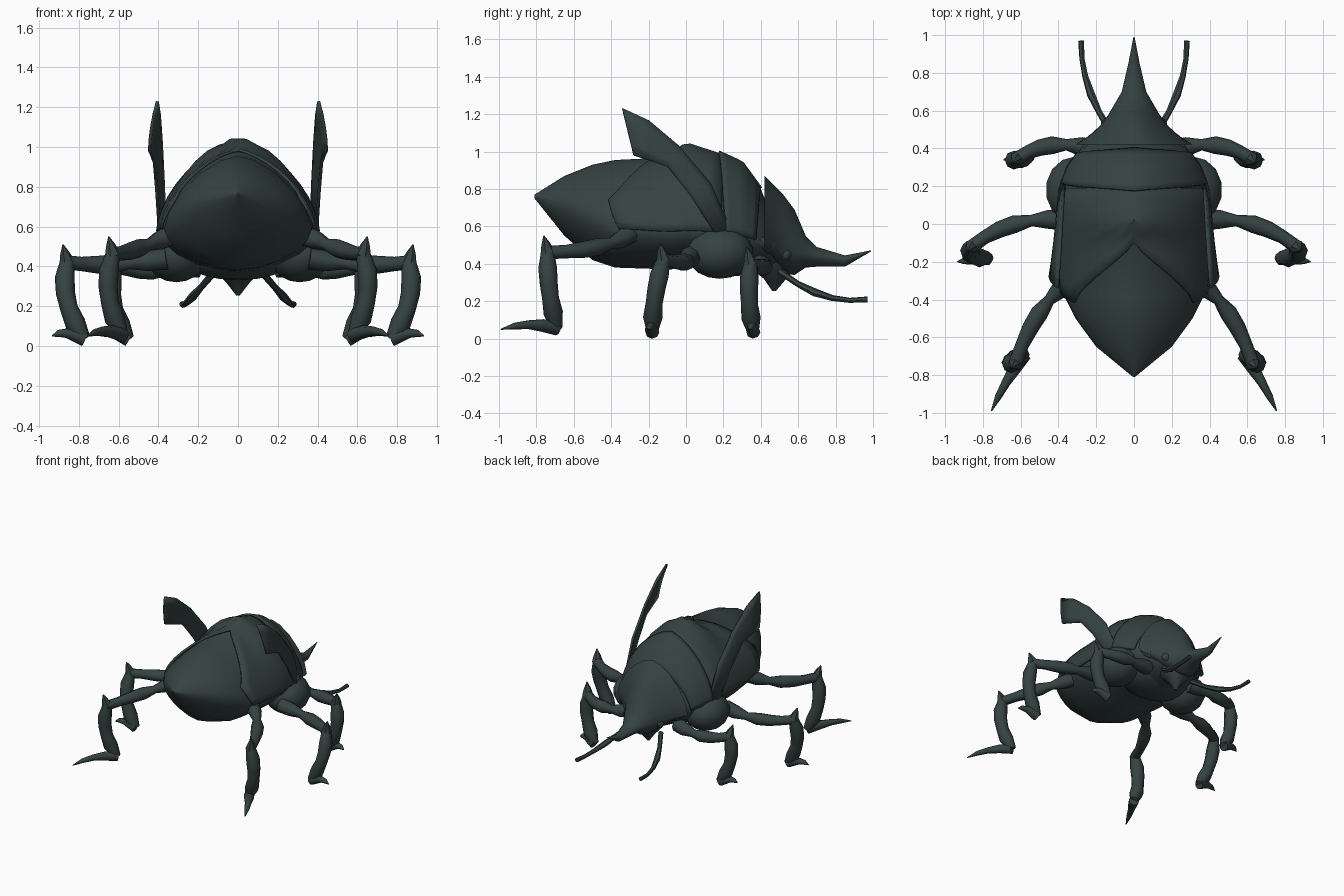
import bpy, bmesh
from math import sin, cos, pi, radians
from mathutils import Vector

if "Cube" in bpy.data.objects:
    bpy.data.objects.remove(bpy.data.objects["Cube"])

shell_mat = bpy.data.materials.new("dark slate green")
shell_mat.use_nodes = True
COLOUR = (0.036, 0.056, 0.055, 1)
shell_mat.diffuse_color = COLOUR
shell_mat.node_tree.nodes["Principled BSDF"].inputs["Base Color"].default_value = COLOUR


def finish(name, bm, mirror=False, thickness=0, angle=38):
    """Turn a bmesh into a shaded object."""
    bmesh.ops.recalc_face_normals(bm, faces=bm.faces)
    mesh = bpy.data.meshes.new(name)
    bm.to_mesh(mesh)
    bm.free()
    mesh.materials.append(shell_mat)
    ob = bpy.data.objects.new(name, mesh)
    bpy.context.collection.objects.link(ob)
    bpy.ops.object.select_all(action='DESELECT')
    ob.select_set(True)
    bpy.context.view_layer.objects.active = ob
    bpy.ops.object.shade_smooth_by_angle(angle=radians(angle))
    if thickness:
        solid = ob.modifiers.new("thickness", 'SOLIDIFY')
        solid.thickness = thickness
        solid.offset = 0
    if mirror:
        ob.modifiers.new("mirror", 'MIRROR')


def skin(rows, closed):
    """Bridge rows of points with quads; closed rows are also capped."""
    bm = bmesh.new()
    grid = [[bm.verts.new(p) for p in row] for row in rows]
    count = len(grid[0])
    for a, b in zip(grid, grid[1:]):
        for i in range(count if closed else count - 1):
            j = (i + 1) % count
            bm.faces.new((a[i], a[j], b[j], b[i]))
    if closed:
        bm.faces.new(grid[0])
        bm.faces.new(grid[-1])
    return bm


def signed_power(value, exponent):
    return (1 if value >= 0 else -1) * abs(value) ** exponent


def hull_point(section, angle, scale=1):
    """Point on a body section; the angle is measured from the top ridge."""
    y, top, width, rim, bottom = section
    c = cos(angle)
    exponent, height = (1.26, top - rim) if c >= 0 else (1.15, rim - bottom)
    return Vector((scale * width * signed_power(sin(angle), exponent), y,
                   rim + scale * height * signed_power(c, exponent)))


def hull(name, sections, sides=20):
    rows = [[hull_point(s, 2 * pi * i / sides) for i in range(sides)] for s in sections]
    finish(name, skin(rows, True))


def limb(name, start, end, bow, radii, mirror=True, sides=8):
    """Bowed tube from start to end, with the radii evenly spaced along it."""
    start, end, bow = Vector(start), Vector(end), Vector(bow)
    steps = [i / (len(radii) - 1) for i in range(len(radii))]
    centres = [start.lerp(end, f) + bow * 4 * f * (1 - f) for f in steps]
    across = (end - start).orthogonal()
    rows = []
    for i, radius in enumerate(radii):
        along = (centres[min(i + 1, len(radii) - 1)] - centres[max(i - 1, 0)]).normalized()
        across = (across - along * across.dot(along)).normalized()
        up = along.cross(across)
        turns = [2 * pi * k / sides for k in range(sides)]
        rows.append([centres[i] + radius * (across * cos(t) + up * sin(t)) for t in turns])
    finish(name, skin(rows, True), mirror, angle=50)


def ball(name, centre, radii, mirror=False):
    bm = bmesh.new()
    bmesh.ops.create_uvsphere(bm, u_segments=14, v_segments=9, radius=1)
    bmesh.ops.scale(bm, vec=radii, verts=bm.verts)
    bmesh.ops.translate(bm, vec=centre, verts=bm.verts)
    finish(name, bm, mirror)


# Body sections: y, top, half width, rim height, bottom
BODY = [(-.81, .77, .005, .765, .75), (-.65, .87, .2, .72, .55), (-.5, .93, .31, .66, .42),
        (-.38, .955, .37, .59, .38), (-.08, .97, .395, .57, .37), (0, 1.03, .395, .58, .39),
        (.17, .98, .38, .57, .36), (.3, .93, .34, .55, .34), (.4, .8, .28, .52, .36),
        (.48, .6, .17, .48, .36)]
hull("body", BODY)


def body_at(y):
    for a, b in zip(BODY, BODY[1:]):
        if y <= b[0]:
            f = (y - a[0]) / (b[0] - a[0])
            return [p + (q - p) * f for p, q in zip(a, b)]


def plate(name, back, front, lift, rows=7, columns=20):
    """Shell over the body; back and front give y for a fraction of the way down the side."""
    grid = []
    for j in range(rows + 1):
        f = j / rows
        row = []
        for i in range(columns + 1):
            side = 2 * i / columns - 1
            y = back(abs(side)) * (1 - f) + front(abs(side)) * f
            row.append(hull_point(body_at(y), side * pi / 2, 1.015 + lift * (1 - f)))
        grid.append(row)
    finish(name, skin(grid, False), thickness=.016)


# Overlapping back plates, the rear one with a pointed trailing edge
plate("back_plate", lambda side: max(-.1 - .45 * side, -.56 + .2 * side), lambda side: .19, .02)
plate("collar_plate", lambda side: .175 + .04 * side, lambda side: .4 - .03 * side, .035)

# Head shield drawn out into the horn
hull("head_and_horn", [
    (.42, .87, .31, .52, .44), (.47, .82, .235, .5, .4), (.52, .77, .18, .48, .35),
    (.58, .69, .135, .46, .34), (.64, .55, .1, .45, .38), (.7, .49, .065, .44, .385),
    (.85, .445, .03, .42, .385), (.99, .472, .003, .47, .467)])
limb("jaw", (0, .46, .45), (0, .47, .255), (0, .01, 0), (.14, .12, .06, .01), mirror=False)
ball("eye", (.135, .53, .45), (.04, .035, .035), True)
limb("cheek_spike", (.2, .44, .5), (.33, .28, .55), (0, .01, 0), (.05, .03, .003))
limb("antenna", (.13, .5, .36), (.28, .97, .21), (.04, 0, -.055),
     (.018, .016, .022, .016, .014, .016), sides=6)

# Chest bulges carrying the front pairs of legs
ball("shoulder", (.31, .18, .46), (.16, .18, .14), True)
ball("chest", (0, .22, .44), (.28, .2, .11))

# Raised wing cases: y and z along both edges, from tip to root
UPPER = [(-.34, 1.23), (-.2, 1.165), (-.04, 1.03), (.13, .83), (.24, .58)]
LOWER = [(-.28, .98), (-.2, .955), (-.1, .92), (.02, .77), (.15, .57)]
wing = []
for i, (high, low) in enumerate(zip(UPPER, LOWER)):
    rise = 1 - i / (len(UPPER) - 1)
    high = Vector((.365 + .04 * rise, *high))
    low = Vector((.395 + .05 * rise, *low))
    wing.append([high.lerp(low, f / 4) + Vector((.002 * f * (4 - f), 0, 0)) for f in range(5)])
finish("wing_case", skin(wing, False), True, .016)

# Legs: hip, knee, ankle and claw tip, all sharing one build
LEGS = {
    "front": ((.2, .39, .4), (.62, .345, .4), (.55, .36, .035), (.69, .34, .05)),
    "middle": ((.36, .02, .44), (.86, -.12, .42), (.77, -.18, .035), (.935, -.2, .05)),
    "hind": ((.33, -.3, .56), (.63, -.74, .46), (.58, -.69, .055), (.755, -.99, .05)),
}
for pair, (hip, knee, ankle, claw) in LEGS.items():
    limb(pair + "_thigh", hip, knee, (.02, .05, -.02), (.055, .05, .03, .047, .044, .036, .036))
    limb(pair + "_shin", knee, ankle, (.045, -.015, 0), (.036, .05, .048, .045, .052, .03))
    limb(pair + "_foot", ankle, claw, (.01, 0, .022), (.038, .034, .024, .018, .003))
    spur_tip = Vector(knee) + Vector((.02, -.02, .09))
    limb(pair + "_knee_spur", knee, spur_tip, (0, 0, 0), (.04, .025, .003), sides=6)
